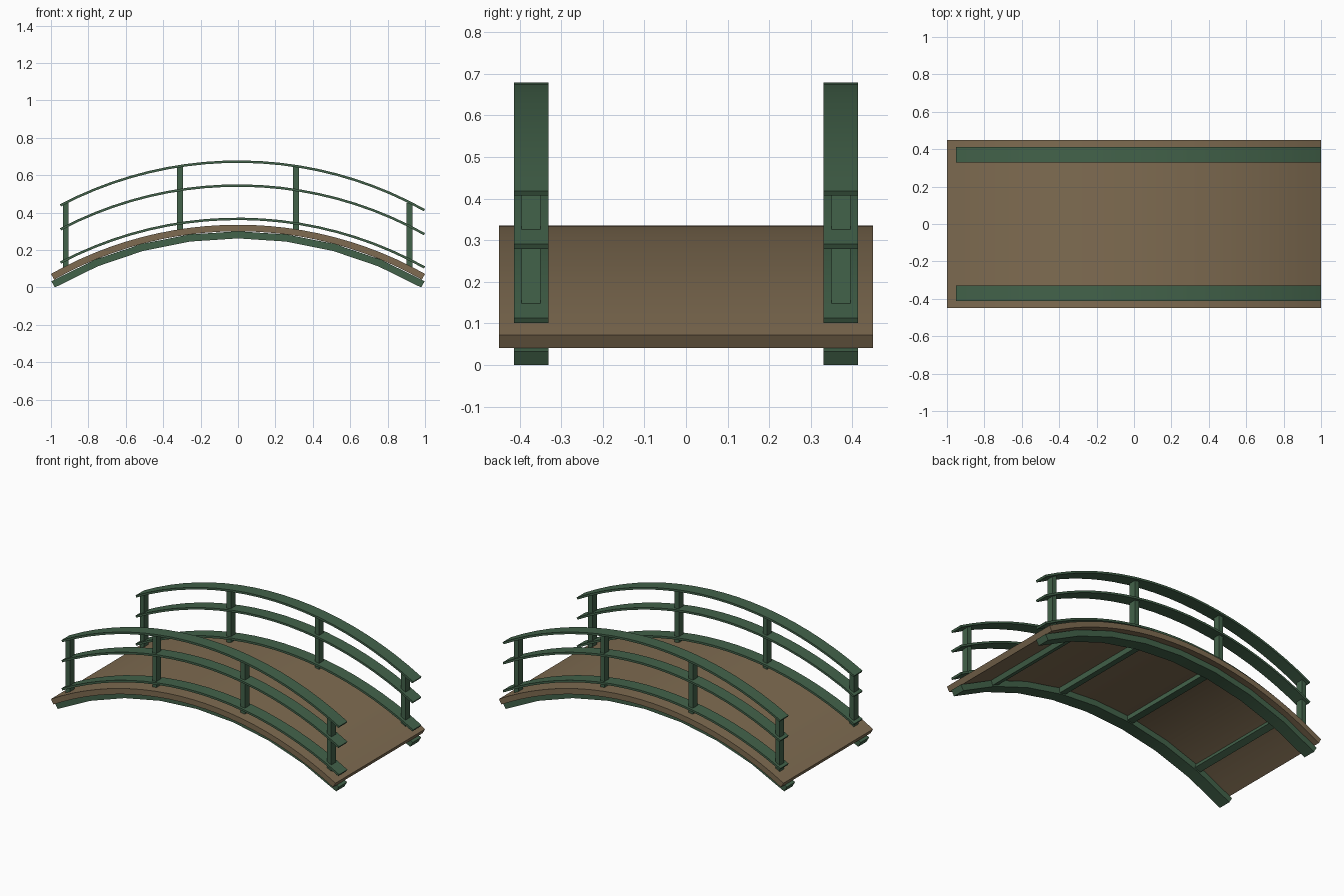
import bpy, bmesh, math
from mathutils import Matrix

if "Cube" in bpy.data.objects:
    bpy.data.objects.remove(bpy.data.objects["Cube"])


def material(name, rgb):
    m = bpy.data.materials.new(name)
    m.diffuse_color = (*rgb, 1)
    m.use_nodes = True
    m.node_tree.nodes["Principled BSDF"].inputs["Base Color"].default_value = m.diffuse_color
    return m


BROWN = material("brown wood", (0.21, 0.148, 0.082))
GREEN = material("green paint", (0.055, 0.122, 0.068))


def finish(name, bm, mat, smooth=False):
    bmesh.ops.recalc_face_normals(bm, faces=bm.faces)
    me = bpy.data.meshes.new(name)
    bm.to_mesh(me)
    bm.free()
    me.materials.append(mat)
    ob = bpy.data.objects.new(name, me)
    bpy.context.collection.objects.link(ob)
    if smooth:
        bpy.ops.object.select_all(action='DESELECT')
        ob.select_set(True)
        bpy.context.view_layer.objects.active = ob
        bpy.ops.object.shade_smooth_by_angle(angle=math.radians(30))
    return ob


def arc_bar(name, radius, crown, x0, x1, thick, y0, y1, n, mat):
    """Rectangular bar bent along a circular arc whose highest top point is crown."""
    bm = bmesh.new()
    a0, a1 = math.asin(x0 / radius), math.asin(x1 / radius)
    rings = []
    for i in range(n + 1):
        a = a0 + (a1 - a0) * i / n
        rings.append([bm.verts.new((r * math.sin(a), y, crown - radius + r * math.cos(a)))
                      for r, y in ((radius, y0), (radius, y1),
                                   (radius - thick, y1), (radius - thick, y0))])
    for p, q in zip(rings, rings[1:]):
        for k in range(4):
            j = (k + 1) % 4
            bm.faces.new((p[k], p[j], q[j], q[k]))
    bm.faces.new(rings[0])
    bm.faces.new(rings[-1])
    return finish(name, bm, mat, True)


def box(name, centre, size, mat, tilt=0.0):
    bm = bmesh.new()
    bmesh.ops.create_cube(bm, size=1, matrix=Matrix.Translation(centre)
                          @ Matrix.Rotation(tilt, 4, 'Y') @ Matrix.Diagonal((*size, 1)))
    return finish(name, bm, mat)


def height(x, radius, crown):
    return crown - radius + math.sqrt(radius ** 2 - x ** 2)


# arched deck
arc_bar("deck", 2.033, 0.335, -1, 1, 0.035, -0.45, 0.45, 24, BROWN)

for side, s in (("front", -1), ("back", 1)):
    ya, yb = sorted((s * 0.33, s * 0.413))
    # coarse supporting beam under the deck
    arc_bar(side + "_beam", 1.998, 0.300, -0.998, 0.998, 0.038, ya, yb, 8, GREEN)
    # three handrails, slightly longer at the right end
    for part, crown in (("lower", 0.373), ("middle", 0.551), ("top", 0.679)):
        arc_bar(f"{side}_{part}_rail", 2.05, crown, -0.952, 1.0, 0.013, ya, yb, 20, GREEN)
    # upright posts
    for i, x in enumerate((-0.92, -0.31, 0.31, 0.917)):
        z0 = height(x, 2.033, 0.335) - 0.012
        z1 = height(x, 2.05, 0.679) - 0.011
        box(f"{side}_post_{i + 1}", (x, s * 0.3725, (z0 + z1) / 2),
            (0.03, 0.046, z1 - z0), GREEN)

# cross braces between the beams
for i, x in enumerate((-0.75, -0.25, 0.25, 0.75)):
    box(f"cross_brace_{i + 1}", (x, 0, height(x, 1.998, 0.300) - 0.016),
        (0.042, 0.68, 0.032), GREEN, math.asin(x / 1.998))
